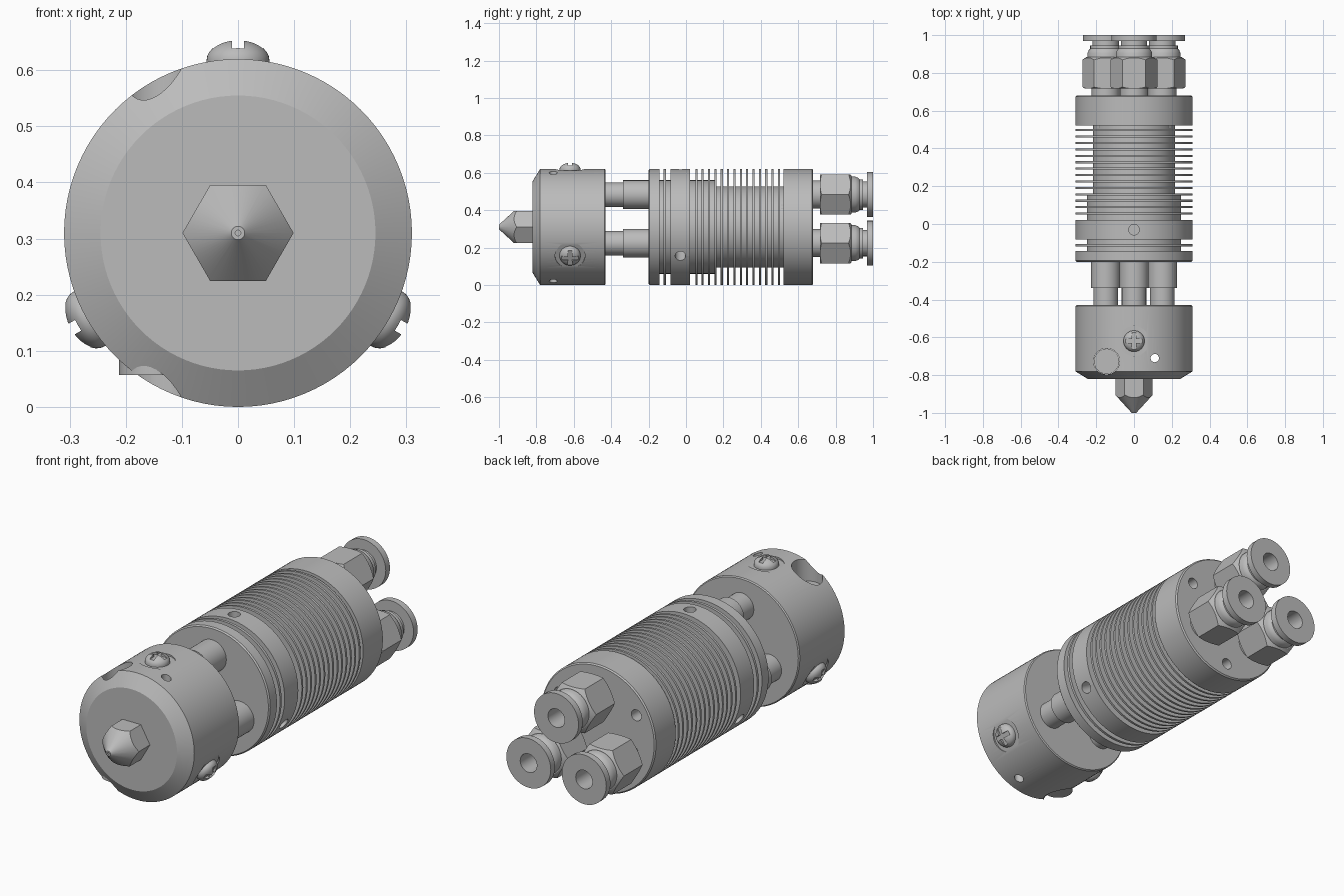
import bpy, bmesh, math
from mathutils import Matrix, Vector

if "Cube" in bpy.data.objects:
    bpy.data.objects.remove(bpy.data.objects["Cube"], do_unlink=True)

AXIS_Z = 0.31                       # height of the main axis, equal to the outer radius
OUTER = 0.31
THIRDS = [math.radians(a) for a in (90, 210, 330)]
MAIN = Matrix.Translation((0, 0, AXIS_Z))

metal = bpy.data.materials.new("grey_metal")
grey = (0.5, 0.5, 0.5, 1)
metal.diffuse_color = grey
metal.use_nodes = True
shader = next(n for n in metal.node_tree.nodes if n.type == 'BSDF_PRINCIPLED')
shader.inputs["Base Color"].default_value = grey

parts = []


def finish(name, bm):
    bmesh.ops.recalc_face_normals(bm, faces=bm.faces[:])
    mesh = bpy.data.meshes.new(name)
    bm.to_mesh(mesh)
    bm.free()
    mesh.materials.append(metal)
    ob = bpy.data.objects.new(name, mesh)
    bpy.context.collection.objects.link(ob)
    parts.append(ob)
    return ob


def lathe(name, profile, matrix=MAIN, n=64):
    """Turn (y, radius) points round the local y axis and cap both ends."""
    bm = bmesh.new()
    rings = []
    for y, r in profile:
        rings.append([bm.verts.new(matrix @ Vector((r * math.cos(t), y, r * math.sin(t))))
                      for t in (2 * math.pi * i / n for i in range(n))])
    for a, b in zip(rings, rings[1:]):
        for i in range(n):
            j = (i + 1) % n
            bm.faces.new((a[i], a[j], b[j], b[i]))
    bm.faces.new(rings[0])
    bm.faces.new(rings[-1])
    return finish(name, bm)


def rod(name, p, q, r, n=32):
    p, q = Vector(p), Vector(q)
    turn = (q - p).to_track_quat('Z', 'Y').to_matrix().to_4x4()
    bm = bmesh.new()
    bmesh.ops.create_cone(bm, cap_ends=True, segments=n, radius1=r, radius2=r,
                          depth=(q - p).length,
                          matrix=Matrix.Translation((p + q) / 2) @ turn)
    return finish(name, bm)


def box(name, matrix, centre, size):
    bm = bmesh.new()
    bmesh.ops.create_cube(bm, size=1, matrix=matrix @ Matrix.Translation(centre)
                          @ Matrix.Diagonal((*size, 1)))
    return finish(name, bm)


def combine(ob, tool, operation='DIFFERENCE'):
    """Apply a boolean and throw the tool away."""
    mod = ob.modifiers.new("cut", 'BOOLEAN')
    mod.operation = operation
    mod.solver = 'EXACT'
    mod.object = tool
    bpy.context.view_layer.objects.active = ob
    bpy.ops.object.modifier_apply(modifier=mod.name)
    parts.remove(tool)
    bpy.data.objects.remove(tool, do_unlink=True)


def polar(r, angle, y):
    return (r * math.cos(angle), y, AXIS_Z + r * math.sin(angle))


# Heater block with bevelled front
block = lathe("heater_block", [(-0.82, 0.245), (-0.78, OUTER), (-0.435, OUTER), (-0.43, 0.305)], n=96)

# Heater cartridge in its cross hole, and the small sensor hole
HEATER_X, HEATER_Y = -0.145, -0.727
combine(block, rod("cutter", (HEATER_X, HEATER_Y, -0.1), (HEATER_X, HEATER_Y, 0.8), 0.069, 48))
rod("heater_cartridge", (HEATER_X, HEATER_Y, 0.057), (HEATER_X, HEATER_Y, 0.5), 0.067, 48)
combine(block, rod("cutter", (0.11, -0.71, -0.1), (0.11, -0.71, 0.8), 0.022))

# Cross-head screws in shallow round seats
SCREW_Y = -0.62
for k, a in enumerate(THIRDS):
    combine(block, rod("cutter", polar(0.302, a, SCREW_Y), polar(0.4, a, SCREW_Y), 0.08, 48))
    frame = (Matrix.Translation((0, SCREW_Y, AXIS_Z))
             @ Matrix.Rotation(math.pi / 2 - a, 4, 'Y') @ Matrix.Rotation(math.pi / 2, 4, 'X'))
    dome = [(0.308 + 0.036 * math.sin(t), 0.056 * math.cos(t))
            for t in (math.radians(d) for d in range(0, 85, 12))]
    screw = lathe(f"clamp_screw_{k + 1}", [(0.28, 0.056)] + dome, frame, 48)
    for size in ((0.022, 0.06, 0.09), (0.09, 0.06, 0.022)):
        combine(screw, box("cutter", frame, (0, 0.359, 0), size))

# Nozzle: hexagon cut to a cone, with a fine bore at the tip
nozzle = lathe("nozzle", [(-0.97, 0.005), (-1, 0.005), (-1, 0.012), (-0.882, 0.12), (-0.8, 0.12)])
combine(nozzle, lathe("cutter", [(-1.1, 0.099), (-0.81, 0.099)], n=6), 'INTERSECT')

# Finned heat sink turned as one piece: flange, collar, fins and rear body
fins = [0.055 + 0.034 * i for i in range(14)]
discs = [(-0.2, -0.143), (-0.119, -0.106), (-0.083, 0.022)]
discs += [(y - 0.0055, y + 0.0055) for y in fins] + [(0.522, 0.68)]
profile = [(-0.2, OUTER - 0.006), (-0.194, OUTER)]
for (_, end), (start, _) in zip(discs, discs[1:]):
    core = 0.25 if start < 0.155 else 0.217
    profile += [(end, OUTER), (end, core), (start, core), (start, OUTER)]
profile += [(0.674, OUTER), (0.68, OUTER - 0.006)]
sink = lathe("heat_sink", profile, n=96)
for a in THIRDS:
    combine(sink, rod("cutter", polar(0.2, a, -0.03), polar(0.4, a, -0.03), 0.028))
    b = a + math.pi                 # mounting holes lie between the fittings
    combine(sink, rod("cutter", polar(0.24, b, 0.507), polar(0.24, b, 0.8), 0.027))

# Three heat-break tubes and three push-in tube fittings
for k, a in enumerate(THIRDS):
    place = Matrix.Translation(polar(0.173, a, 0))
    lathe(f"heat_break_{k + 1}", [(-0.46, 0.065), (-0.338, 0.065), (-0.338, 0.077), (-0.18, 0.077)],
          place, 48)
    nut = lathe(f"fitting_nut_{k + 1}", [(0.717, 0.108), (0.727, 0.127), (0.867, 0.127), (0.885, 0.1)],
                place, 48)
    combine(nut, lathe("cutter", [(0.6, 0.124), (0.95, 0.124)], place, 6), 'INTERSECT')
    lathe(f"fitting_body_{k + 1}",
          [(0.888, 0.045), (1, 0.045), (1, 0.12), (0.968, 0.12), (0.968, 0.07), (0.945, 0.07),
           (0.945, 0.082), (0.928, 0.082), (0.92, 0.09), (0.905, 0.096), (0.87, 0.097),
           (0.87, 0.075), (0.66, 0.075)], place, 48)

# Smooth the round surfaces and keep the edges crisp
bpy.ops.object.select_all(action='DESELECT')
for ob in parts:
    ob.select_set(True)
bpy.context.view_layer.objects.active = block
bpy.ops.object.shade_smooth_by_angle(angle=math.radians(25))
